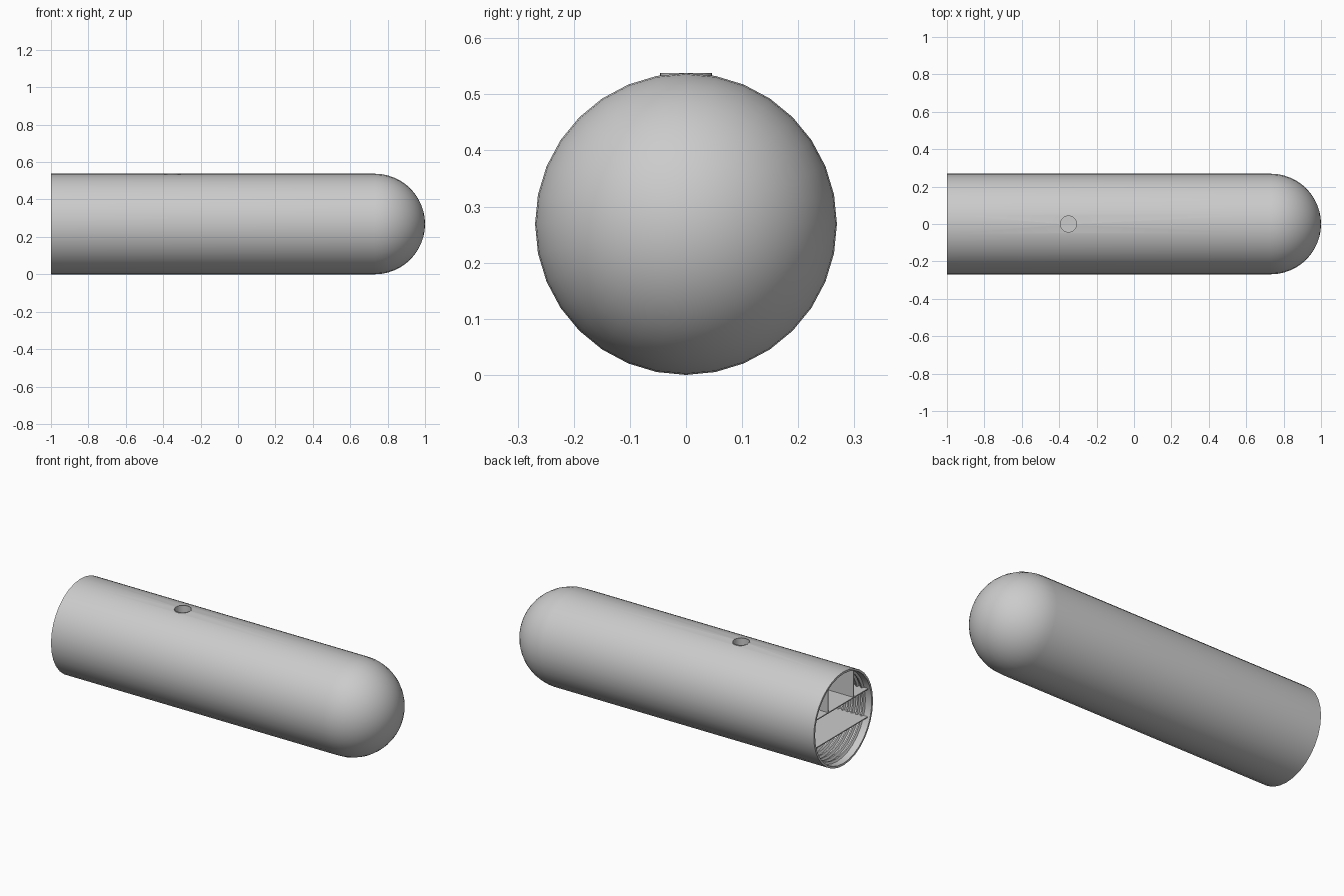
import bpy, bmesh, math
from mathutils import Matrix, Vector

cube = bpy.data.objects.get("Cube")
if cube:
    bpy.data.objects.remove(cube, do_unlink=True)

R, WALL, SIDES = 0.269, 0.012, 32
MID = R                      # height of the tube axis
DOME_X = 1 - R
HOLE_X, HOLE_R = -0.35, 0.046

grey = bpy.data.materials.new("plain_grey")
grey.use_nodes = True
colour = (0.6, 0.6, 0.6, 1)
grey.diffuse_color = colour
grey.node_tree.nodes["Principled BSDF"].inputs["Base Color"].default_value = colour


def finish(name, bm):
    bmesh.ops.recalc_face_normals(bm, faces=bm.faces)
    mesh = bpy.data.meshes.new(name)
    bm.to_mesh(mesh)
    bm.free()
    mesh.materials.append(grey)
    obj = bpy.data.objects.new(name, mesh)
    bpy.context.collection.objects.link(obj)
    return obj


def smooth(obj):
    bpy.ops.object.select_all(action="DESELECT")
    obj.select_set(True)
    bpy.context.view_layer.objects.active = obj
    bpy.ops.object.shade_smooth_by_angle(angle=math.radians(30))


def lathe(name, profile, axis, centre):
    """Spin (x, z) profile points, given relative to the centre."""
    bm = bmesh.new()
    verts = [bm.verts.new((x, 0, z)) for x, z in profile]
    edges = [bm.edges.new(pair) for pair in zip(verts, verts[1:])]
    bmesh.ops.spin(bm, geom=verts + edges, cent=(0, 0, 0), axis=axis,
                   angle=math.tau, steps=SIDES)
    bmesh.ops.remove_doubles(bm, verts=bm.verts, dist=0.0005)
    bmesh.ops.translate(bm, verts=bm.verts, vec=centre)
    return finish(name, bm)


def box(name, low, high):
    low, high = Vector(low), Vector(high)
    bm = bmesh.new()
    bmesh.ops.create_cube(bm, size=1, matrix=Matrix.Translation((low + high) / 2)
                          @ Matrix.Diagonal((high - low).to_4d()))
    return finish(name, bm)


def dome(radius):
    return [(DOME_X + radius * math.cos(a), radius * math.sin(a))
            for a in (math.radians(7.5 * i) for i in range(13))]


# Shell: outer dome and tube, open rim, ribbed mouth, inner tube and dome
inner = R - WALL
ribs = []
for i in range(8):
    x = -0.96 + i * 0.03
    ribs += [(x, inner), (x + 0.006, inner - 0.012),
             (x + 0.014, inner - 0.012), (x + 0.02, inner)]
profile = dome(R) + [(-1, R), (-1, inner)] + ribs + dome(inner)[::-1]
shell = lathe("tube_shell", profile, (1, 0, 0), (0, 0, MID))

# Round opening through the top of the shell
bm = bmesh.new()
bmesh.ops.create_cone(bm, cap_ends=True, segments=SIDES, radius1=HOLE_R,
                      radius2=HOLE_R, depth=0.12,
                      matrix=Matrix.Translation((HOLE_X, 0, 2 * R)))
cutter = finish("hole_cutter", bm)
cut = shell.modifiers.new("hole", "BOOLEAN")
cut.operation, cut.object, cut.solver = "DIFFERENCE", cutter, "EXACT"
bpy.context.view_layer.objects.active = shell
bpy.ops.object.modifier_apply(modifier=cut.name)
bpy.data.objects.remove(cutter, do_unlink=True)
smooth(shell)

# Sleeve lining the opening, down to the upper shelf
shelf_z = 0.075
sleeve = lathe("hole_sleeve", [(HOLE_R, shelf_z), (HOLE_R, R),
                               (HOLE_R - 0.003, R), (HOLE_R - 0.003, shelf_z)],
               (0, 0, 1), (HOLE_X, 0, MID))
smooth(sleeve)

# Two lengthwise shelves reaching the wall
front, back, thick = -0.985, 0.7, 0.006
for name, z in (("upper_shelf", shelf_z), ("lower_shelf", -0.085)):
    half = math.sqrt((inner + 0.004) ** 2 - (abs(z) + thick) ** 2)
    box(name, (front, -half, MID + z - thick), (back, half, MID + z))

# Upright dividers above the upper shelf
for side, name in ((1, "left_divider"), (-1, "right_divider")):
    y = side * 0.115
    top = math.sqrt((inner + 0.004) ** 2 - (abs(y) + thick) ** 2)
    box(name, (front, y - thick / 2, MID + shelf_z), (back, y + thick / 2, MID + top))
